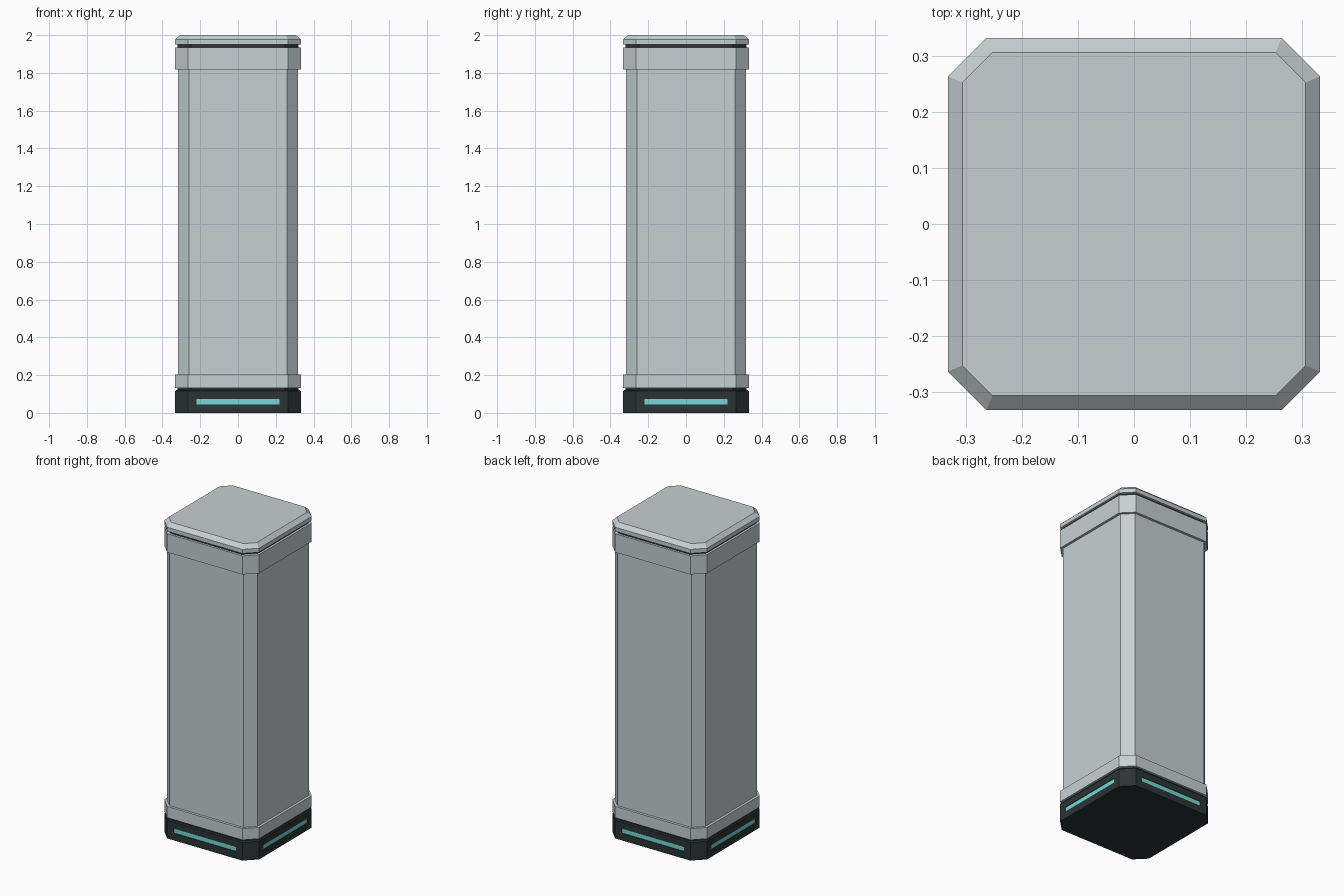
import bpy
import bmesh
import math
from mathutils import Matrix

if "Cube" in bpy.data.objects:
    bpy.data.objects.remove(bpy.data.objects["Cube"], do_unlink=True)


def make_material(name, r, g, b):
    mat = bpy.data.materials.new(name)
    mat.use_nodes = True
    mat.diffuse_color = (r, g, b, 1)
    mat.node_tree.nodes["Principled BSDF"].inputs["Base Color"].default_value = (r, g, b, 1)
    return mat


GREY = make_material("light grey", 0.57, 0.63, 0.64)
DARK = make_material("charcoal", 0.025, 0.034, 0.034)
GLOW = make_material("pale cyan", 0.17, 0.70, 0.70)


def octagon(half, chamfer):
    """Square outline with cut corners, counter-clockwise."""
    f = half - chamfer
    return [(f, -half), (half, -f), (half, f), (f, half),
            (-f, half), (-half, f), (-half, -f), (-f, -half)]


def finish(name, bm, *mats):
    bmesh.ops.recalc_face_normals(bm, faces=bm.faces)
    mesh = bpy.data.meshes.new(name)
    bm.to_mesh(mesh)
    bm.free()
    for mat in mats:
        mesh.materials.append(mat)
    obj = bpy.data.objects.new(name, mesh)
    bpy.context.collection.objects.link(obj)
    return obj


def stack(name, mat, sections):
    """Loft cut-corner squares given as (z, half width, chamfer)."""
    bm = bmesh.new()
    rings = [[bm.verts.new((x, y, z)) for x, y in octagon(half, chamfer)]
             for z, half, chamfer in sections]
    for low, high in zip(rings, rings[1:]):
        for i in range(len(low)):
            j = (i + 1) % len(low)
            bm.faces.new((low[i], low[j], high[j], high[i]))
    bm.faces.new(rings[0][::-1])
    bm.faces.new(rings[-1])
    return finish(name, bm, mat)


W, C = 0.333, 0.069

# Pillar body, from the ground up
base = stack("base", DARK, [(0, W, C), (0.115, W, C), (0.121, W - 0.005, C)])
stack("lower_groove", DARK, [(0.115, W - 0.014, C), (0.135, W - 0.014, C)])
stack("lower_collar", GREY, [(0.131, W, C), (0.203, W, C)])
stack("shaft", GREY, [(0.19, 0.317, 0.058), (1.83, 0.317, 0.058)])
stack("upper_collar", GREY, [(1.817, W, C), (1.935, W, C)])
stack("upper_groove", DARK, [(1.93, W - 0.014, C), (1.955, W - 0.014, C)])
stack("lid", GREY, [(1.95, W, C), (1.976, W, C), (2.0, 0.307, 0.054)])

# Shallow light slots cut into the four sides of the base
cut = bmesh.new()
strips = bmesh.new()
for side in range(4):
    turn = Matrix.Rotation(side * math.pi / 2, 4, "Z")
    for bm, y, depth in ((cut, -W, 0.012), (strips, -W + 0.006, 0.004)):
        place = turn @ Matrix.Translation((0, y, 0.06)) @ Matrix.Diagonal((0.44, depth, 0.029, 1))
        bmesh.ops.create_cube(bm, size=1, matrix=place)
finish("light_strips", strips, GLOW)
cutter = finish("slot_cutter", cut, DARK)
cutter.hide_render = True
cutter.hide_viewport = True
cutter.display_type = "WIRE"
slots = base.modifiers.new("slots", "BOOLEAN")
slots.operation = "DIFFERENCE"
slots.solver = "EXACT"
slots.object = cutter
